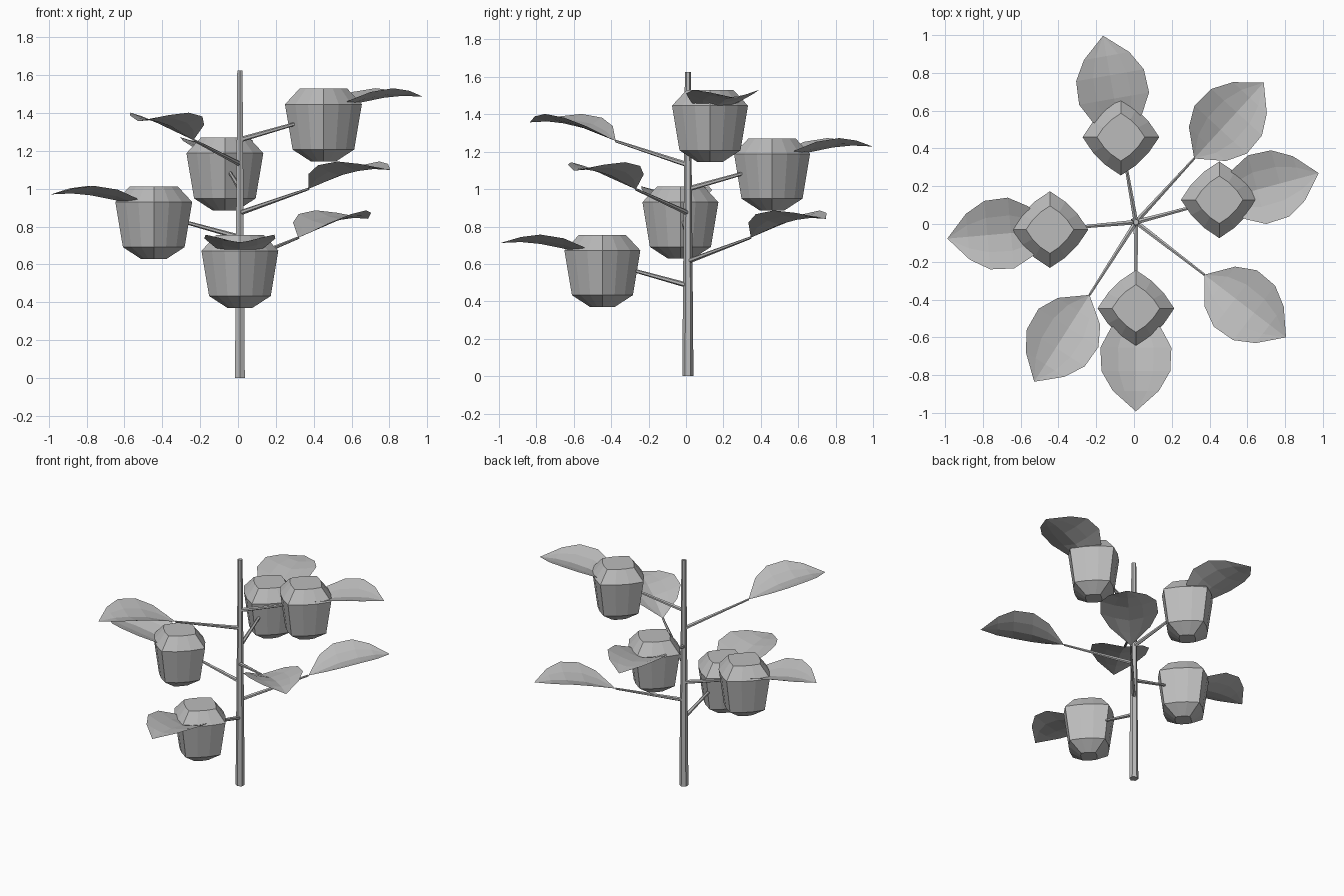
import bpy, bmesh, math
from mathutils import Vector, Matrix

if "Cube" in bpy.data.objects:
    bpy.data.objects.remove(bpy.data.objects["Cube"])

grey = bpy.data.materials.new("plain grey")
grey.diffuse_color = (0.5, 0.5, 0.5, 1)
grey.use_nodes = True
grey.node_tree.nodes["Principled BSDF"].inputs["Base Color"].default_value = grey.diffuse_color

CENTRE = Vector((0.01, 0.01, 0))


def finish(name, bm):
    bmesh.ops.recalc_face_normals(bm, faces=bm.faces)
    mesh = bpy.data.meshes.new(name)
    bm.to_mesh(mesh)
    bm.free()
    mesh.materials.append(grey)
    obj = bpy.data.objects.new(name, mesh)
    bpy.context.collection.objects.link(obj)
    return obj


def rod(name, a, b, r1, r2, sides=6):
    """Tapered rod between two points."""
    bm = bmesh.new()
    d = b - a
    turn = d.to_track_quat('Z', 'Y').to_matrix().to_4x4()
    bmesh.ops.create_cone(bm, cap_ends=True, segments=sides, radius1=r1, radius2=r2,
                          depth=d.length, matrix=Matrix.Translation((a + b) / 2) @ turn)
    return finish(name, bm)


def fruit(name, x, y, top):
    """Faceted fruit: a bulging diamond section scaled along a profile."""
    corner = [(1, 0), (0.73, 0.4), (0.4, 0.73)]
    section = [Matrix.Rotation(q * math.pi / 2, 2) @ Vector(p) for q in range(4) for p in corner]
    profile = [(0.066, -0.385), (0.163, -0.322), (0.203, -0.083), (0.126, 0)]
    bm = bmesh.new()
    rings = [[bm.verts.new((x + r * p.x, y + r * p.y, top + z)) for p in section]
             for r, z in profile]
    n = len(section)
    for lo, hi in zip(rings, rings[1:]):
        for i in range(n):
            j = (i + 1) % n
            bm.faces.new((lo[i], lo[j], hi[j], hi[i]))
    bm.faces.new(rings[0][::-1])
    bm.faces.new(rings[-1])
    return finish(name, bm)


def leaf(name, base, angle):
    """Cupped, arching leaf that points outward from its base."""
    length = 0.545
    # fraction along, half width, midrib height, edge lift
    stations = [(0.19, 0.133, 0.035, 0.045), (0.38, 0.188, 0.07, 0.055),
                (0.61, 0.182, 0.095, 0.05), (0.80, 0.122, 0.105, 0.027)]
    place = Matrix.Translation(base) @ Matrix.Rotation(angle, 4, 'Z')
    bm = bmesh.new()
    start = bm.verts.new(place @ Vector((0, 0, 0)))
    tip = bm.verts.new(place @ Vector((length, 0, 0.10)))
    rows = [[bm.verts.new(place @ Vector((u * length, t * w, mid + lift * abs(t) ** 1.4)))
             for t in (-1, -0.5, 0, 0.5, 1)] for u, w, mid, lift in stations]
    for i in range(4):
        bm.faces.new((start, rows[0][i], rows[0][i + 1]))
        for a, b in zip(rows, rows[1:]):
            bm.faces.new((a[i], b[i], b[i + 1], a[i + 1]))
        bm.faces.new((rows[-1][i], tip, rows[-1][i + 1]))
    obj = finish(name, bm)
    if sum(p.normal.z for p in obj.data.polygons) < 0:
        obj.data.flip_normals()
    return obj


# Main stem
rod("stem", CENTRE.copy(), CENTRE + Vector((0, 0, 1.625)), 0.03, 0.016)

# Spiralling branches: every one has a leaf, every second one a fruit
for k in range(7):
    angle = math.radians(-90 + 137.5 * k)
    height = 0.485 + 0.129 * k
    root = CENTRE + Vector((0, 0, height))
    end = root + Vector((0.457 * math.cos(angle), 0.457 * math.sin(angle), 0.127))
    rod(f"branch_{k + 1}", root, end, 0.014, 0.007)
    leaf(f"leaf_{k + 1}", end, angle)
    if k % 2 == 0:
        fruit(f"fruit_{k + 1}", end.x, end.y, height + 0.27)
